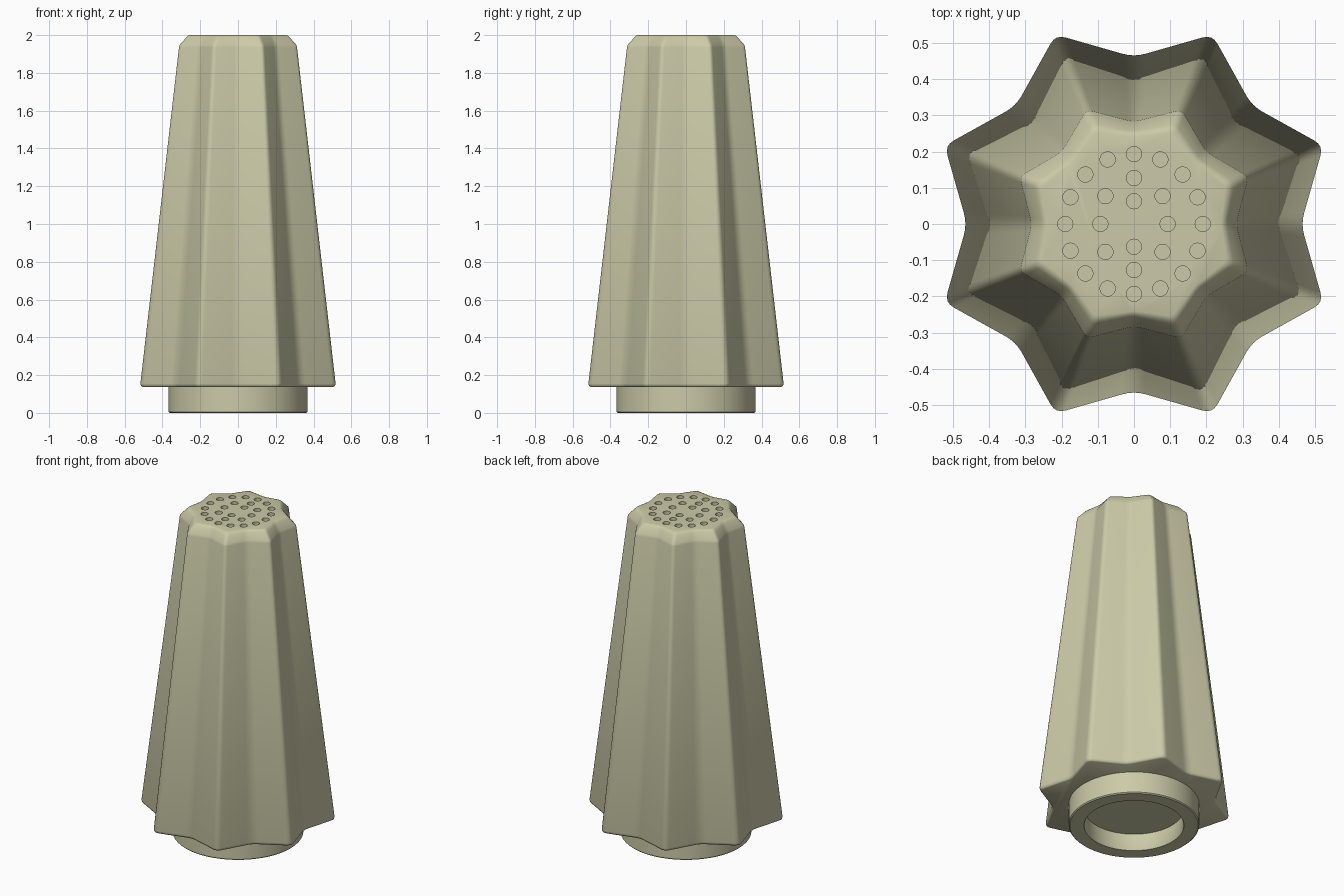
import bpy, bmesh, math
from mathutils import Vector

if "Cube" in bpy.data.objects:
    bpy.data.objects.remove(bpy.data.objects["Cube"])

mat = bpy.data.materials.new("pale olive cream")
mat.diffuse_color = (0.60, 0.59, 0.39, 1)
mat.use_nodes = True
mat.node_tree.nodes["Principled BSDF"].inputs["Base Color"].default_value = mat.diffuse_color


def make_object(name, bm):
    bmesh.ops.recalc_face_normals(bm, faces=bm.faces)
    me = bpy.data.meshes.new(name)
    bm.to_mesh(me)
    bm.free()
    ob = bpy.data.objects.new(name, me)
    bpy.context.collection.objects.link(ob)
    me.materials.append(mat)
    return ob


def smooth(ob, angle):
    bpy.ops.object.select_all(action='DESELECT')
    ob.select_set(True)
    bpy.context.view_layer.objects.active = ob
    bpy.ops.object.shade_smooth_by_angle(angle=math.radians(angle))


def star(tip, valley, z, steps=4):
    """Eight-pointed star ring with rounded tips and valleys."""
    corners = []
    for i in range(16):
        a = math.radians(22.5 * i)
        r = tip if i % 2 else valley
        corners.append(Vector((r * math.cos(a), r * math.sin(a), z)))
    pts = []
    for i, c in enumerate(corners):
        cut = 0.13 if i % 2 else 0.15
        p = c.lerp(corners[i - 1], cut)
        q = c.lerp(corners[(i + 1) % 16], cut)
        for k in range(steps + 1):
            t = k / steps
            pts.append(p.lerp(c, t).lerp(c.lerp(q, t), t))
    return pts


# fluted, tapering body: (tip radius, valley radius, height) per ring
rings = [(0.552, 0.450, 0.137), (0.562, 0.457, 0.142), (0.566, 0.461, 0.155),
         (0.342, 0.282, 1.935), (0.338, 0.279, 1.948), (0.300, 0.256, 1.986),
         (0.290, 0.249, 1.996), (0.276, 0.240, 2.0)]
bm = bmesh.new()
loops = [[bm.verts.new(p) for p in star(*r)] for r in rings]
n = len(loops[0])
for a, b in zip(loops, loops[1:]):
    for i in range(n):
        j = (i + 1) % n
        bm.faces.new((a[i], a[j], b[j], b[i]))
bm.faces.new(loops[0][::-1])
bm.faces.new(loops[-1])
body = make_object("shaker_body", bm)

# pouring holes: outer ring of 16, inner ring, and a central column
holes = [(0.19 * math.cos(math.pi * i / 8), 0.193 * math.sin(math.pi * i / 8)) for i in range(16)]
holes += [(sx * 0.079, sy * 0.077) for sx in (-1, 1) for sy in (-1, 1)]
holes += [(-0.093, 0), (0.093, 0)]
holes += [(0, s * y) for s in (-1, 1) for y in (0.063, 0.127)]
bm = bmesh.new()
for x, y in holes:
    made = bmesh.ops.create_cone(bm, cap_ends=True, segments=24, radius1=0.021,
                                 radius2=0.021, depth=0.08)
    bmesh.ops.translate(bm, verts=made["verts"], vec=(x, y, 2.01))
cutter = make_object("hole_cutter", bm)
cutter.hide_render = True
mod = body.modifiers.new("holes", 'BOOLEAN')
mod.operation = 'DIFFERENCE'
mod.solver = 'EXACT'
mod.object = cutter
bpy.context.view_layer.objects.active = body
bpy.ops.object.modifier_apply(modifier=mod.name)
bpy.data.objects.remove(cutter)
smooth(body, 50)

# round foot with a recessed underside
profile = [(0.368, 0.15), (0.368, 0.006), (0.362, 0.0), (0.282, 0.0), (0.279, 0.004), (0.279, 0.105)]
seg = 64
bm = bmesh.new()
rows = [[bm.verts.new((r * math.cos(2 * math.pi * i / seg), r * math.sin(2 * math.pi * i / seg), z))
         for i in range(seg)] for r, z in profile]
for a, b in zip(rows, rows[1:]):
    for i in range(seg):
        j = (i + 1) % seg
        bm.faces.new((a[i], a[j], b[j], b[i]))
bm.faces.new(rows[0])
bm.faces.new(rows[-1])
foot = make_object("foot_ring", bm)
smooth(foot, 40)
